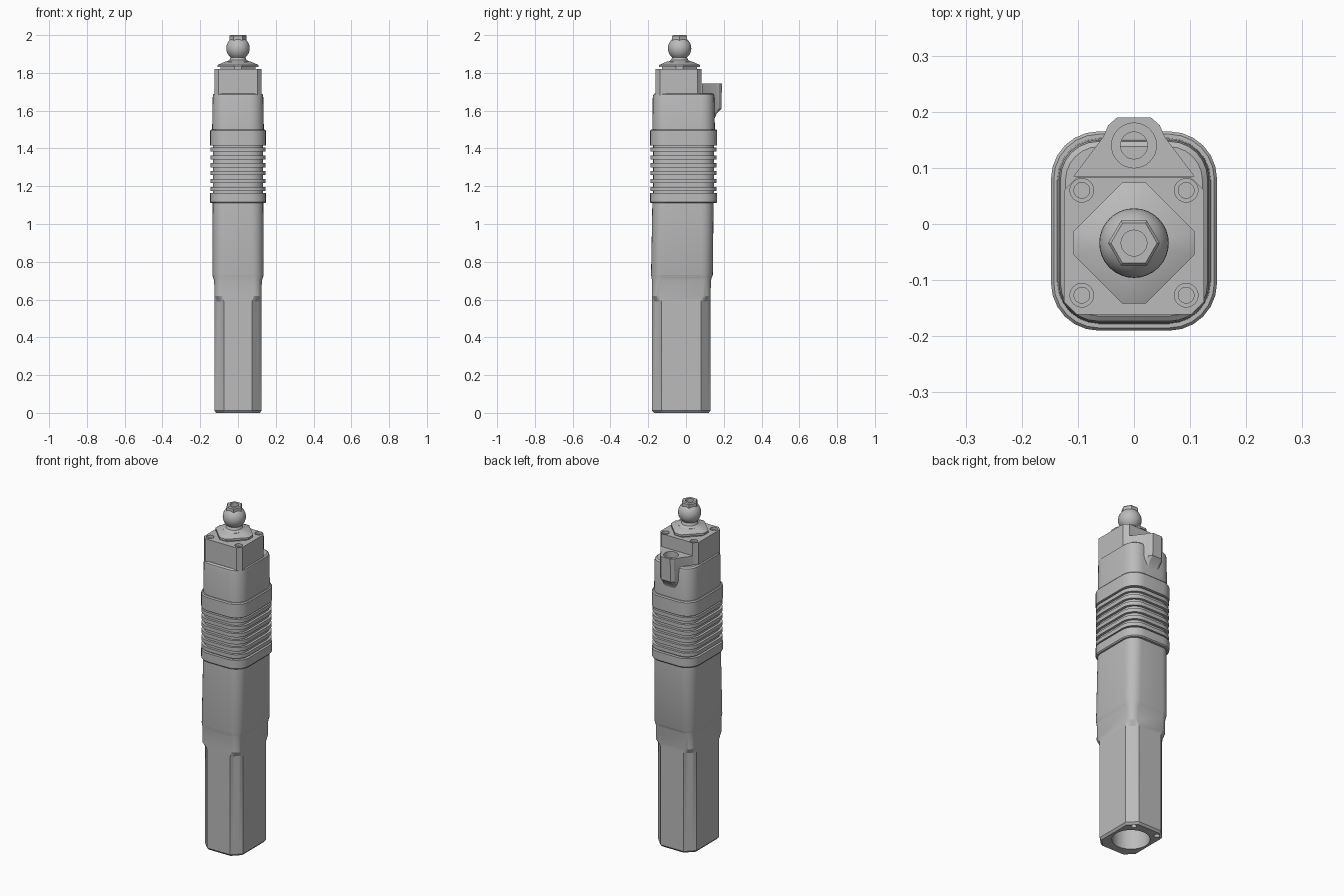
import bpy, bmesh
from math import cos, sin, pi, radians

cube = bpy.data.objects.get("Cube")
if cube:
    bpy.data.objects.remove(cube, do_unlink=True)

gray = bpy.data.materials.new("plain gray")
gray.use_nodes = True
COLOR = (0.5, 0.5, 0.5, 1)
gray.diffuse_color = COLOR
gray.node_tree.nodes["Principled BSDF"].inputs["Base Color"].default_value = COLOR

AXIS_Y = -0.034   # centre line of the stud and nut
SEG = 7           # points on each rounded corner


def loft(name, rings):
    """Skin a stack of (z, outline) rings and cap both ends."""
    bm = bmesh.new()
    rows = [[bm.verts.new((x, y, z)) for x, y in outline] for z, outline in rings]
    n = len(rows[0])
    for low, high in zip(rows, rows[1:]):
        for i in range(n):
            j = (i + 1) % n
            bm.faces.new((low[i], low[j], high[j], high[i]))
    bm.faces.new(rows[0][::-1])
    bm.faces.new(rows[-1])
    bmesh.ops.recalc_face_normals(bm, faces=bm.faces)
    mesh = bpy.data.meshes.new(name)
    bm.to_mesh(mesh)
    bm.free()
    mesh.materials.append(gray)
    ob = bpy.data.objects.new(name, mesh)
    bpy.context.collection.objects.link(ob)
    return ob


def rounded(hx, y0, y1, r, chamfer=False):
    """Rectangle outline with round or straight-cut corners."""
    pts = []
    corners = [(hx - r, y1 - r), (r - hx, y1 - r), (r - hx, y0 + r), (hx - r, y0 + r)]
    for k, (cx, cy) in enumerate(corners):
        a0 = k * pi / 2
        a1 = a0 + pi / 2
        for i in range(SEG):
            t = i / (SEG - 1)
            if chamfer:
                dx = cos(a0) * (1 - t) + cos(a1) * t
                dy = sin(a0) * (1 - t) + sin(a1) * t
            else:
                dx, dy = cos(a0 + t * pi / 2), sin(a0 + t * pi / 2)
            pts.append((cx + r * dx, cy + r * dy))
    return pts


def circle(r, cx=0, cy=AXIS_Y, n=32):
    return [(cx + r * cos(2 * pi * i / n), cy + r * sin(2 * pi * i / n)) for i in range(n)]


def drill(ob, x, y, z0, z1, r):
    """Cut a round hole and bake the result."""
    cutter = loft("hole_cutter", [(z0, circle(r, x, y)), (z1, circle(r, x, y))])
    cutter.hide_render = True
    mod = ob.modifiers.new("hole", 'BOOLEAN')
    mod.operation, mod.solver, mod.object = 'DIFFERENCE', 'EXACT', cutter
    bpy.context.view_layer.update()
    baked = bpy.data.meshes.new_from_object(
        ob.evaluated_get(bpy.context.evaluated_depsgraph_get()))
    ob.modifiers.clear()
    ob.data = baked
    bpy.data.objects.remove(cutter, do_unlink=True)


# Grip: cut corners below, round corners under the shoulder
grip = loft("grip", [
    (0.0, rounded(0.115, -0.17, 0.12, 0.045, True)),
    (0.012, rounded(0.125, -0.18, 0.13, 0.05, True)),
    (0.59, rounded(0.125, -0.18, 0.13, 0.05, True)),
    (0.62, rounded(0.125, -0.18, 0.13, 0.04)),
    (0.70, rounded(0.126, -0.18, 0.132, 0.045)),
    (0.73, rounded(0.136, -0.185, 0.14, 0.06)),
])
drill(grip, 0, -0.025, -0.05, 0.3, 0.1)
for sx in (-1, 1):
    drill(grip, sx * 0.078, 0.092, -0.05, 0.05, 0.015)

# Main housing between shoulder and ribbed sleeve
loft("housing", [
    (0.715, rounded(0.131, -0.182, 0.136, 0.055)),
    (0.73, rounded(0.136, -0.185, 0.142, 0.06)),
    (1.12, rounded(0.134, -0.178, 0.146, 0.065)),
])

# Ribbed sleeve: two collars with fins between them
LOW, HIGH, FINS = 1.165, 1.415, 6
collar = rounded(0.148, -0.19, 0.165, 0.085)
collar_edge = rounded(0.143, -0.185, 0.16, 0.08)
fin = rounded(0.146, -0.188, 0.162, 0.083)
groove = rounded(0.132, -0.174, 0.148, 0.07)
rings = [(1.11, collar_edge), (1.116, collar), (LOW, collar), (LOW, groove)]
pitch = (HIGH - LOW) / FINS
for i in range(FINS):
    a = LOW + pitch * (i + 0.5) - 0.011
    b = a + 0.022
    rings += [(a, groove), (a, fin), (b, fin), (b, groove)]
rings += [(HIGH, groove), (HIGH, collar), (1.494, collar), (1.5, collar_edge)]
loft("ribbed_sleeve", rings)

# Upper housing with softened top ledge
loft("upper_housing", [
    (1.49, rounded(0.137, -0.178, 0.153, 0.075)),
    (1.67, rounded(0.134, -0.176, 0.15, 0.07)),
    (1.685, rounded(0.131, -0.173, 0.147, 0.067)),
    (1.692, rounded(0.122, -0.164, 0.138, 0.06)),
])

# Square head block with four screw recesses
head = loft("head_block", [
    (z, rounded(0.125, -0.161, 0.083, 0.023, True)) for z in (1.68, 1.82)])
for sx in (-1, 1):
    for y in (0.06, -0.127):
        drill(head, sx * 0.093, y, 1.805, 1.85, 0.021)
        drill(head, sx * 0.093, y, 1.775, 1.85, 0.014)


# Rear lug: tapered plan with a round nose and a concave underside
def lug_outline(y_nose):
    half = [(0.108, 0.085), (0.055, 0.155), (0.046, 0.176), (0.03, 0.19)]
    plan = half + [(-x, y) for x, y in reversed(half)]
    s = (y_nose - 0.085) / 0.105
    return [(x, 0.085 + (y - 0.085) * s) for x, y in plan]


lug = loft("rear_lug", [
    (1.53, lug_outline(0.147)), (1.56, lug_outline(0.152)),
    (1.585, lug_outline(0.163)), (1.61, lug_outline(0.188)),
    (1.745, lug_outline(0.19))])
drill(lug, 0, 0.14, 1.71, 1.8, 0.04)
drill(lug, 0, 0.14, 1.63, 1.8, 0.024)


# Nut with a bevelled crown
def nut_outline(s):
    big, small = 0.108 * s, 0.021 * s
    pts = []
    for k in range(4):
        c, d = cos(k * pi / 2), sin(k * pi / 2)
        for v in (-small, small):
            pts.append((big * c - v * d, AXIS_Y + big * d + v * c))
    return pts


loft("nut", [(1.815, nut_outline(0.85)), (1.83, nut_outline(0.85)),
             (1.83, nut_outline(1)), (1.842, nut_outline(1)),
             (1.86, nut_outline(0.62))])

# Ball stud: flange, neck and ball
profile = [(1.85, 0.063), (1.86, 0.06), (1.868, 0.045), (1.885, 0.038)]
for deg in range(-50, 51, 10):
    profile.append((1.93 + 0.062 * sin(radians(deg)), 0.062 * cos(radians(deg))))
loft("ball_stud", [(z, circle(r)) for z, r in profile])

# Hexagonal tip with socket
tip = loft("hex_tip", [(1.965, circle(0.046, n=6)), (1.994, circle(0.046, n=6)),
                       (2.0, circle(0.041, n=6))])
drill(tip, 0, AXIS_Y, 1.975, 2.05, 0.023)

# Smooth the round parts while keeping edges crisp
for ob in bpy.context.collection.objects:
    if ob.type == 'MESH' and gray.name in ob.data.materials:
        bpy.ops.object.select_all(action='DESELECT')
        ob.select_set(True)
        bpy.context.view_layer.objects.active = ob
        bpy.ops.object.shade_smooth_by_angle(angle=radians(25))
